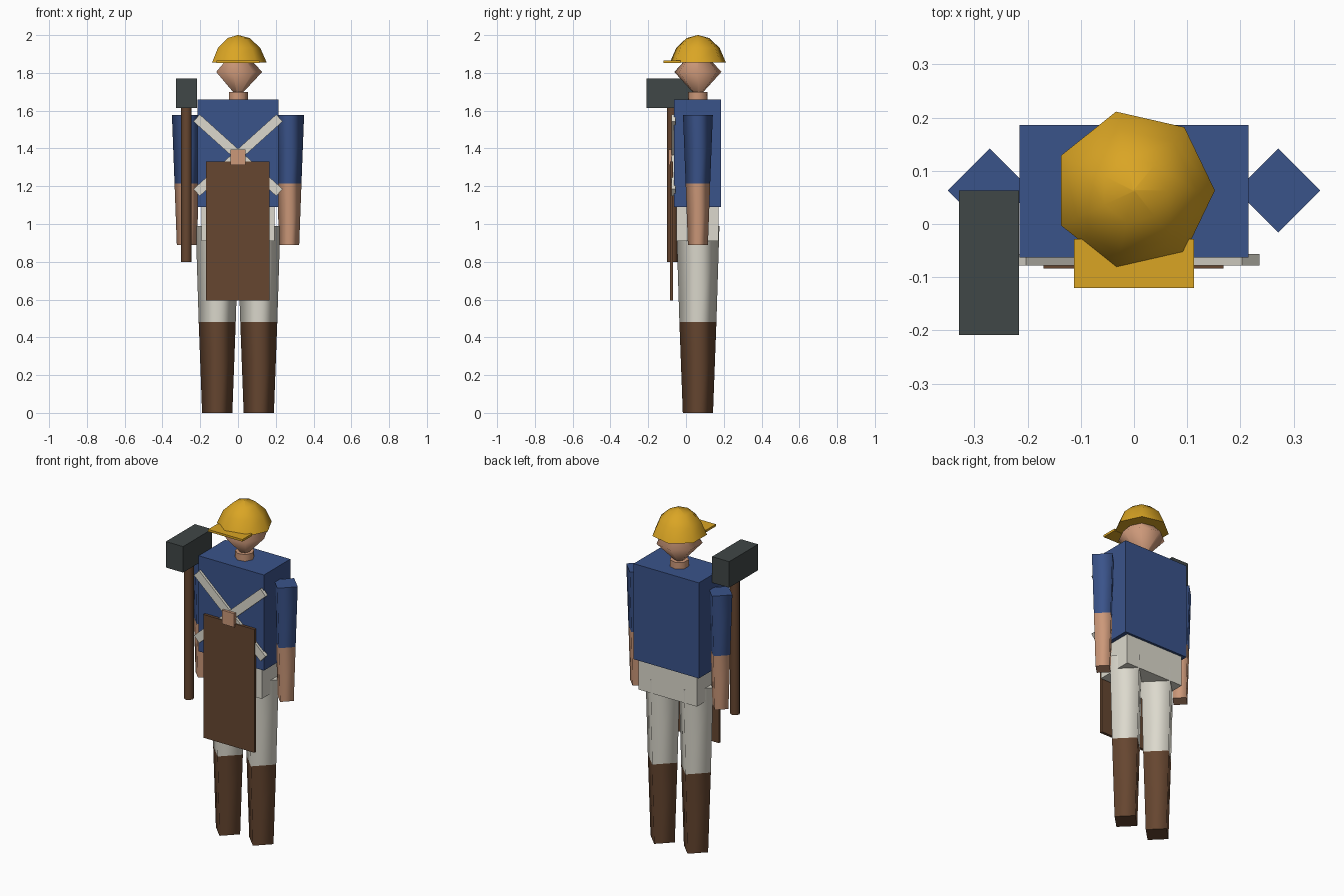
import bpy
import math

if "Cube" in bpy.data.objects:
    bpy.data.objects.remove(bpy.data.objects["Cube"], do_unlink=True)


def linear(c):
    c /= 255
    return c / 12.92 if c <= 0.04045 else ((c + 0.055) / 1.055) ** 2.4


def material(name, *rgb):
    m = bpy.data.materials.new(name)
    col = [linear(c) for c in rgb] + [1.0]
    m.diffuse_color = col
    m.use_nodes = True
    bsdf = m.node_tree.nodes["Principled BSDF"]
    bsdf.inputs["Base Color"].default_value = col
    bsdf.inputs["Roughness"].default_value = 0.8
    return m


GOLD = material("helmet yellow", 218, 165, 36)
BLUE = material("shirt blue", 58, 83, 138)
WHITE = material("off white cloth", 220, 217, 205)
BROWN = material("leather brown", 102, 70, 48)
SKIN = material("skin", 204, 152, 121)
STEEL = material("dark steel", 64, 71, 71)

MID = 0.063  # depth of the body axis


def add_object(name, verts, faces, mat):
    mesh = bpy.data.meshes.new(name)
    mesh.from_pydata(verts, [], faces)
    mesh.materials.append(mat)
    ob = bpy.data.objects.new(name, mesh)
    bpy.context.collection.objects.link(ob)
    return ob


def box(name, x, y, z, mat, turn=0.0):
    """Box from (min, max) ranges, turned about its own depth axis."""
    mid = [(a + b) / 2 for a, b in (x, y, z)]
    half = [(b - a) / 2 for a, b in (x, y, z)]
    verts = [(i * half[0], j * half[1], k * half[2])
             for i in (-1, 1) for j in (-1, 1) for k in (-1, 1)]
    faces = [(0, 1, 3, 2), (4, 6, 7, 5), (0, 4, 5, 1),
             (2, 3, 7, 6), (0, 2, 6, 4), (1, 5, 7, 3)]
    ob = add_object(name, verts, faces, mat)
    ob.location = mid
    ob.rotation_euler.y = turn
    return ob


def lathe(name, x, y, rings, sides, mat):
    """Smooth-sided turned form with flat caps; rings are (radius, height)."""
    verts = [(x + r * math.cos(math.tau * i / sides),
              y + r * math.sin(math.tau * i / sides), z)
             for r, z in rings for i in range(sides)]
    faces = [(k * sides + i, k * sides + (i + 1) % sides,
              (k + 1) * sides + (i + 1) % sides, (k + 1) * sides + i)
             for k in range(len(rings) - 1) for i in range(sides)]
    last = (len(rings) - 1) * sides
    faces.append(tuple(reversed(range(sides))))
    faces.append(tuple(range(last, last + sides)))
    ob = add_object(name, verts, faces, mat)
    for p in ob.data.polygons:
        p.use_smooth = p.index < len(faces) - 2
    return ob


# Torso and hips
box("torso", (-0.215, 0.215), (-0.063, 0.186), (1.09, 1.66), BLUE)
box("hips", (-0.192, 0.192), (-0.05, 0.172), (0.91, 1.09), WHITE)

# Head, neck and helmet
lathe("neck", 0, MID, [(0.053, 1.65), (0.053, 1.70)], 7, SKIN)
lathe("head", 0, MID, [(0.002, 1.67), (0.128, 1.805), (0.002, 1.94)], 7, SKIN)
lathe("helmet", 0, MID,
      [(0.152, 1.855), (0.118, 1.932), (0.062, 1.984), (0.002, 2.0)], 7, GOLD)
box("helmet_brim", (-0.113, 0.113), (-0.12, -0.028), (1.853, 1.866), GOLD)

# Arms and legs
for side, s in (("left", 1), ("right", -1)):
    lathe(side + "_sleeve", s * 0.271, MID, [(0.065, 1.215), (0.079, 1.578)], 4, BLUE)
    lathe(side + "_forearm", s * 0.271, MID, [(0.053, 0.89), (0.065, 1.215)], 4, SKIN)
    lathe(side + "_trouser_leg", s * 0.11, MID, [(0.098, 0.48), (0.114, 0.99)], 4, WHITE)
    lathe(side + "_boot", s * 0.11, MID, [(0.08, 0), (0.098, 0.48)], 4, BROWN)

# Crossed straps
for name, s in (("strap_falling", 1), ("strap_rising", -1)):
    box(name, (-0.295, 0.295), (-0.078, -0.056), (1.339, 1.389), WHITE,
        turn=s * math.radians(42))

# Apron and its fastening tab
box("apron", (-0.17, 0.168), (-0.084, -0.068), (0.595, 1.33), BROWN)
box("apron_tab", (-0.04, 0.04), (-0.093, -0.072), (1.312, 1.394), SKIN)

# Sledgehammer
box("hammer_head", (-0.329, -0.216), (-0.209, 0.063), (1.615, 1.77), STEEL)
lathe("hammer_handle", -0.273, -0.073, [(0.028, 0.80), (0.028, 1.62)], 8, BROWN)
